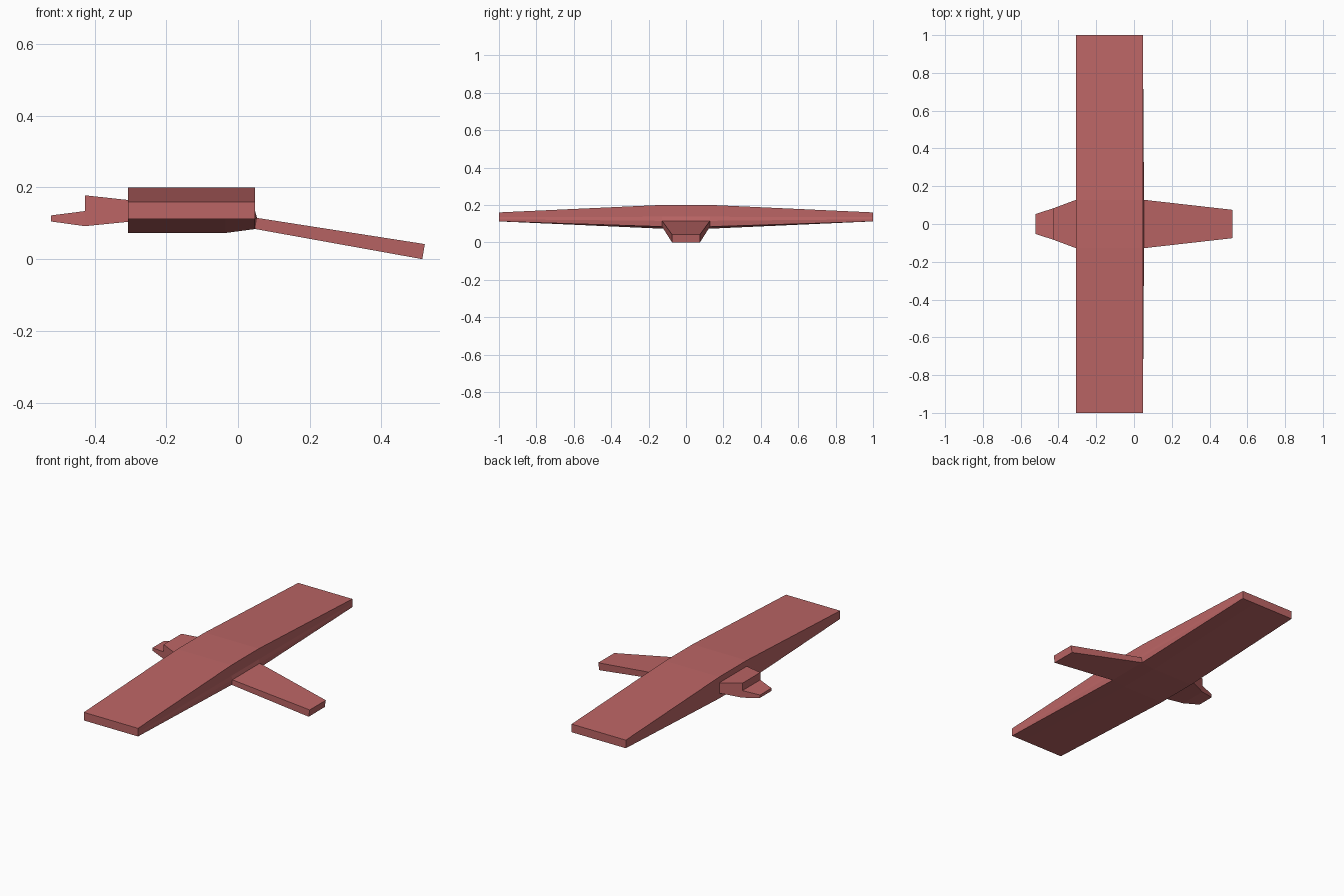
import bpy, bmesh

if "Cube" in bpy.data.objects:
    bpy.data.objects.remove(bpy.data.objects["Cube"])

mat = bpy.data.materials.new("dusty_red")
mat.diffuse_color = (0.50, 0.13, 0.13, 1)
mat.use_nodes = True
mat.node_tree.nodes["Principled BSDF"].inputs["Base Color"].default_value = mat.diffuse_color


def loft(name, sections, cap_start=True, cap_end=True):
    """Skin matching rings of points into a flat-shaded solid."""
    bm = bmesh.new()
    rings = [[bm.verts.new(p) for p in s] for s in sections]
    n = len(rings[0])
    for a, b in zip(rings, rings[1:]):
        for i in range(n):
            j = (i + 1) % n
            bm.faces.new((a[i], a[j], b[j], b[i]))
    if cap_start:
        bm.faces.new(rings[0])
    if cap_end:
        bm.faces.new(rings[-1])
    bmesh.ops.recalc_face_normals(bm, faces=bm.faces)
    mesh = bpy.data.meshes.new(name)
    bm.to_mesh(mesh)
    bm.free()
    mesh.materials.append(mat)
    ob = bpy.data.objects.new(name, mesh)
    bpy.context.collection.objects.link(ob)
    return ob


def profile(y, pts):
    return [(x, y, z) for x, z in pts]


def block(x_low, x_high, half, z_low, z_high):
    """Rectangular ring across the body, allowing a tilted plane."""
    return [(x_low, -half, z_low), (x_low, half, z_low),
            (x_high, half, z_high), (x_high, -half, z_high)]


# wings: flat centre tapering in thickness to both tips
root = [(-.307, .073), (-.035, .073), (.048, .084), (.053, .115),
        (.047, .137), (.047, .2), (-.307, .2)]
tip = [(-.307, .112), (-.035, .112), (.047, .112), (.047, .123),
       (.047, .135), (.047, .16), (-.307, .16)]
loft("wings", [profile(-1, tip), profile(-.128, root),
               profile(.128, root), profile(1, tip)])

# tail: tapered slab sloping down
loft("tail", [block(.048, .053, .128, .084, .115),
              block(.514, .521, .075, 0, .042)], cap_start=False)

# head and the beak stepping down from it
loft("head", [block(-.307, -.307, .128, .104, .165),
              block(-.427, -.427, .083, .092, .178)], cap_start=False)
loft("beak", [block(-.427, -.427, .083, .092, .134),
              block(-.521, -.521, .053, .105, .122)], cap_start=False)
